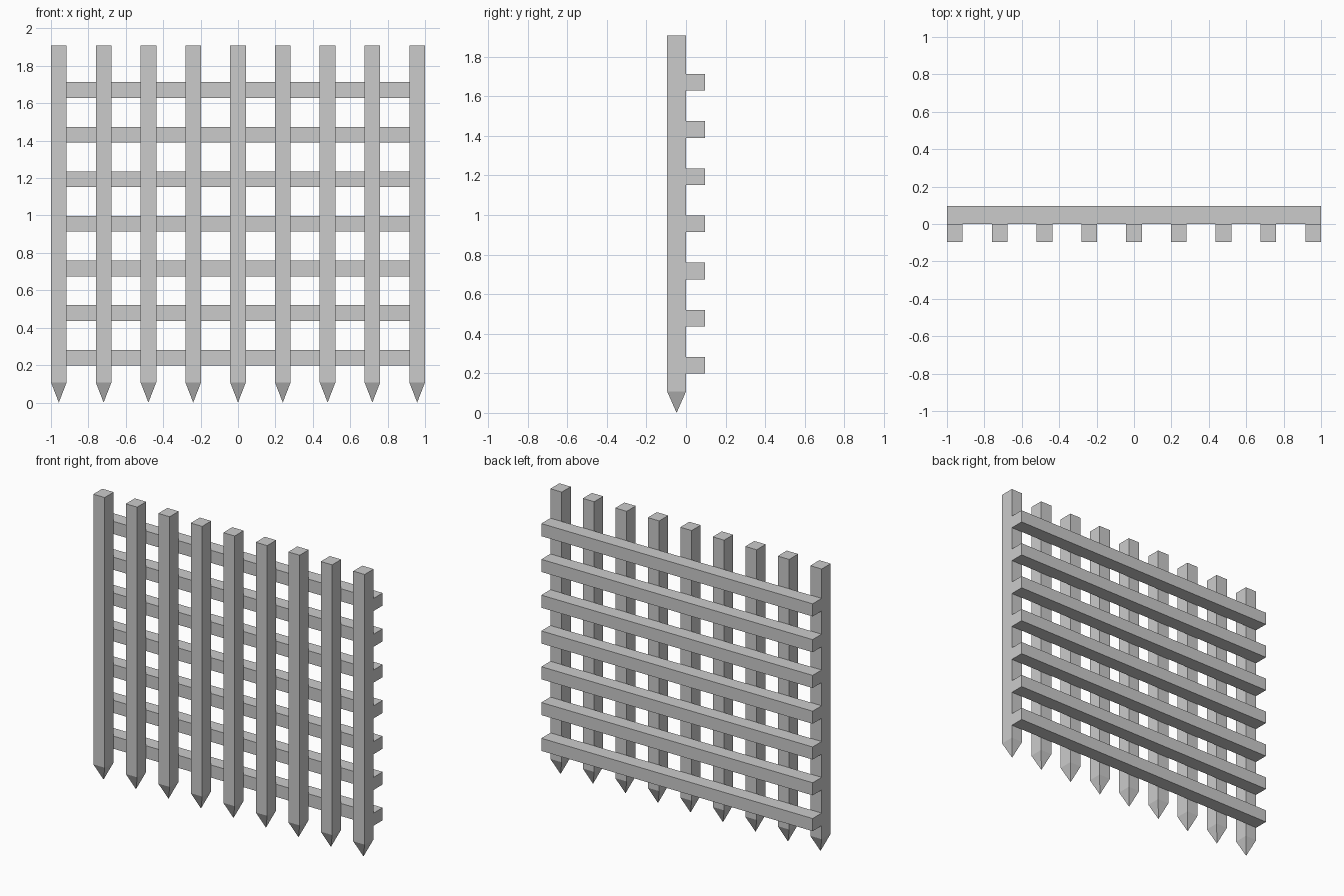
import bpy, bmesh

if "Cube" in bpy.data.objects:
    bpy.data.objects.remove(bpy.data.objects["Cube"])

W, D = 0.084, 0.095          # bar width and depth
TOP, SHOULDER = 1.908, 0.108  # post top, start of the spike


def bar(name, x0, x1, y0, y1, z0, z1, tip=None):
    """Box bar; with tip set, the bottom is drawn to a point at that height."""
    bm = bmesh.new()
    bmesh.ops.create_cube(bm, size=1)
    for v in bm.verts:
        v.co.x = x1 if v.co.x > 0 else x0
        v.co.y = y1 if v.co.y > 0 else y0
        v.co.z = z1 if v.co.z > 0 else z0
    if tip is not None:
        bm.normal_update()
        bottom = next(f for f in bm.faces if f.normal.z < -0.9)
        poked = bmesh.ops.poke(bm, faces=[bottom])
        poked["verts"][0].co.z = tip
    mesh = bpy.data.meshes.new(name)
    bm.to_mesh(mesh)
    bm.free()
    obj = bpy.data.objects.new(name, mesh)
    bpy.context.collection.objects.link(obj)


# Nine spiked upright posts at the front
for i in range(9):
    x = -1 + W / 2 + i * (2 - W) / 8
    bar(f"spiked_post_{i + 1}", x - W / 2, x + W / 2, -D, 0, SHOULDER, TOP, tip=0)

# Seven horizontal rails behind the posts
for i in range(7):
    z = 0.24 + i * 0.2384
    bar(f"cross_rail_{i + 1}", -1, 1, 0, D, z - W / 2, z + W / 2)
